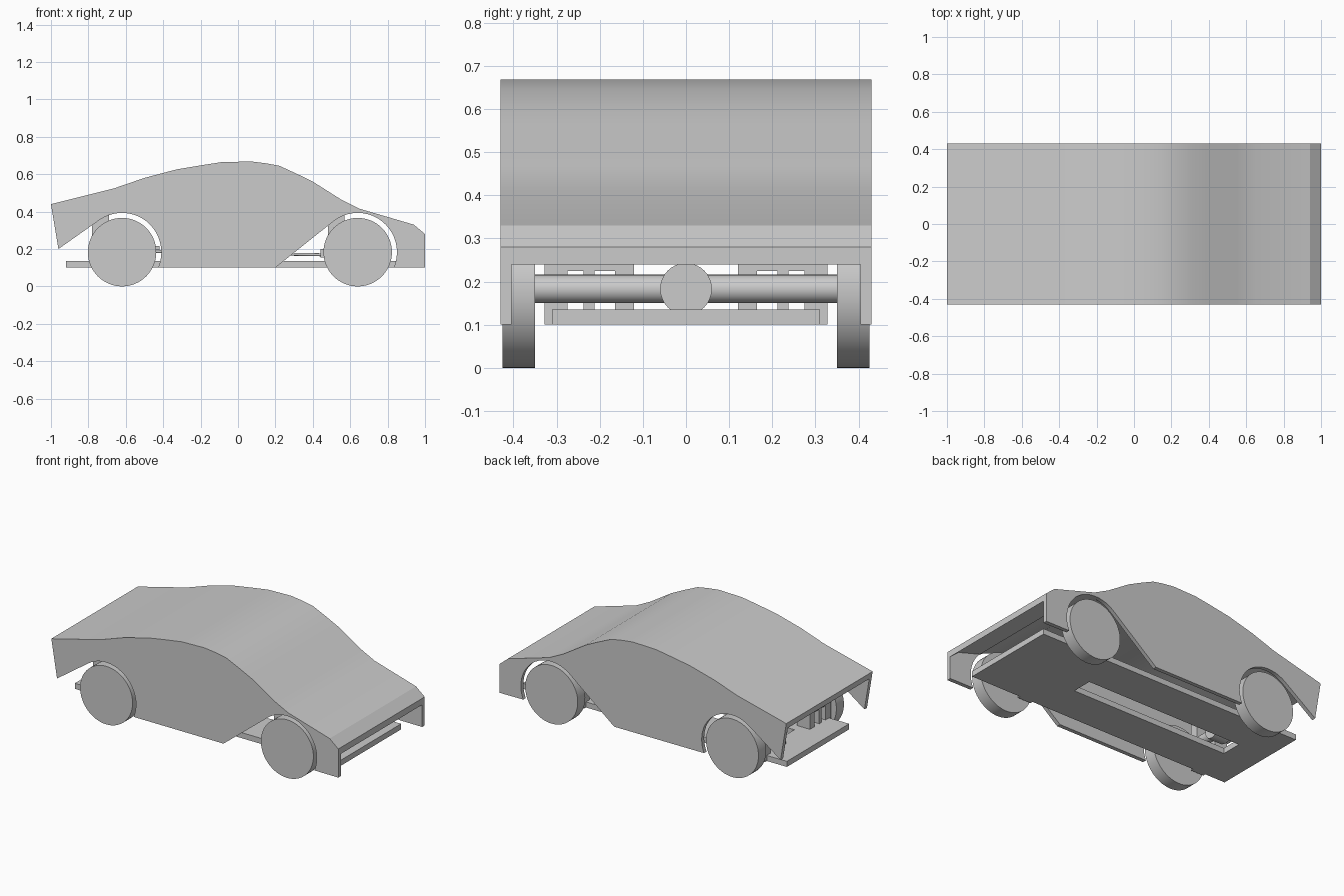
import bpy, math
from mathutils import Vector

if "Cube" in bpy.data.objects:
    bpy.data.objects.remove(bpy.data.objects["Cube"], do_unlink=True)

# One plain grey for everything
grey = bpy.data.materials.new("plain grey")
grey.use_nodes = True
COLOUR = (0.6, 0.6, 0.6, 1)
grey.diffuse_color = COLOUR
grey.node_tree.nodes["Principled BSDF"].inputs["Base Color"].default_value = COLOUR

FRONT, REAR = 0.64, -0.62      # wheel centres along x
RADIUS = 0.183


def finish(obj, name, angle=None):
    obj.name = name
    obj.data.materials.clear()
    obj.data.materials.append(grey)
    if angle:
        bpy.ops.object.select_all(action='DESELECT')
        obj.select_set(True)
        bpy.context.view_layer.objects.active = obj
        bpy.ops.object.shade_smooth_by_angle(angle=math.radians(angle))
    return obj


def prism(name, profile, half):
    """Side profile (x, z) extruded across the width."""
    n = len(profile)
    verts = [(x, y, z) for y in (-half, half) for x, z in profile]
    faces = [tuple(range(n)), tuple(range(2 * n - 1, n - 1, -1))]
    faces += [(i, i + n, (i + 1) % n + n, (i + 1) % n) for i in range(n)]
    mesh = bpy.data.meshes.new(name)
    mesh.from_pydata(verts, [], faces)
    # profiles run clockwise, so turn the faces outward
    mesh.flip_normals()
    obj = bpy.data.objects.new(name, mesh)
    bpy.context.collection.objects.link(obj)
    return obj


def box(name, x, y, z):
    bpy.ops.mesh.primitive_cube_add(size=1)
    obj = bpy.context.object
    spans = (x, y, z)
    centre = Vector([(a + b) / 2 for a, b in spans])
    for v in obj.data.vertices:
        v.co = centre + Vector([c * (b - a) for c, (a, b) in zip(v.co, spans)])
    return finish(obj, name)


def rod(name, a, b, r, sides=24):
    a, b = Vector(a), Vector(b)
    bpy.ops.mesh.primitive_cylinder_add(vertices=sides, radius=r, depth=(b - a).length,
                                        location=(a + b) / 2)
    obj = bpy.context.object
    obj.rotation_euler = (b - a).to_track_quat('Z', 'Y').to_euler()
    return finish(obj, name, 30)


def arch(cx):
    """Wheel opening, from the sill over the top to the slanted edge."""
    angles = [math.radians(-23 + 149 * i / 20) for i in range(21)]
    return [(cx + 0.21 * math.cos(a), RADIUS + 0.21 * math.sin(a)) for a in angles]


# Body shell: extruded outline, hollowed from below and open at both ends
roof = [(-1, .44), (-.84, .48), (-.66, .525), (-.5, .58), (-.33, .625), (-.2, .647),
        (-.09, .664), (.07, .668), (.15, .658), (.22, .645), (.31, .604), (.4, .56),
        (.55, .465), (.65, .415), (.94, .33), (1, .28)]
outline = roof + [(1, .10)] + arch(FRONT) + [(.2, .10)] + arch(REAR) + [(-.96, .20)]
body = prism("body_shell", outline, 0.43)
lowered = [(x, z - 0.04) for x, z in roof]
lowered = [(-1.1, .375)] + lowered + [(1.1, .24), (1.1, -.1), (-1.1, -.1)]
cutter = prism("body_hollow", lowered, 0.405)
cutter.hide_render = True
cut = body.modifiers.new("hollow", 'BOOLEAN')
cut.operation = 'DIFFERENCE'
cut.solver = 'EXACT'
cut.object = cutter
bpy.ops.object.select_all(action='DESELECT')
body.select_set(True)
bpy.context.view_layer.objects.active = body
bpy.ops.object.modifier_apply(modifier="hollow")
bpy.data.objects.remove(cutter, do_unlink=True)
finish(body, "body_shell", 18)

# Floor plate with a long central slot
LEVEL = (.10, .135)
box("floor_front", (.38, .92), (-.31, .31), LEVEL)
box("floor_rear", (-.92, -.71), (-.31, .31), LEVEL)
for side, label in ((1, "left"), (-1, "right")):
    box("floor_rail_" + label, (-.71, .38), sorted((side * .065, side * .31)), LEVEL)

# Wheels, axles and suspension
for cx, end in ((FRONT, "front"), (REAR, "rear")):
    rod(end + "_axle", (cx, -.35, RADIUS), (cx, .35, RADIUS), .033)
    rod(end + "_gear_housing", (cx - .05, 0, RADIUS), (cx + .05, 0, RADIUS), .06, 32)
    box(end + "_housing_mount", (cx - .05, cx + .05), (-.035, .035), (.13, .17))
    for s, label in ((1, "left"), (-1, "right")):
        tag = end + "_" + label
        rod(tag + "_wheel", (cx, s * .35, RADIUS), (cx, s * .425, RADIUS), RADIUS, 64)
        rod(tag + "_hub", (cx, s * .275, RADIUS), (cx, s * .35, RADIUS), .03)
        tower = (cx - .16, cx - .07)
        box(tag + "_tower", tower, sorted((s * .275, s * .328)), (.10, .40))
        box(tag + "_upper_arm", tower, sorted((s * .16, s * .275)), (.225, .25))
        box(tag + "_outer_post", tower, sorted((s * .212, s * .237)), (.13, .23))
        box(tag + "_inner_post", tower, sorted((s * .12, s * .165)), (.13, .25))

# Drive shaft between the axles
rod("drive_shaft", (REAR, 0, .19), (FRONT, 0, .165), .008, 16)
box("front_shaft_bracket", (.44, .56), (-.05, .05), (.155, .20))
box("rear_shaft_bracket", (-.56, -.42), (-.03, .03), (.195, .215))
